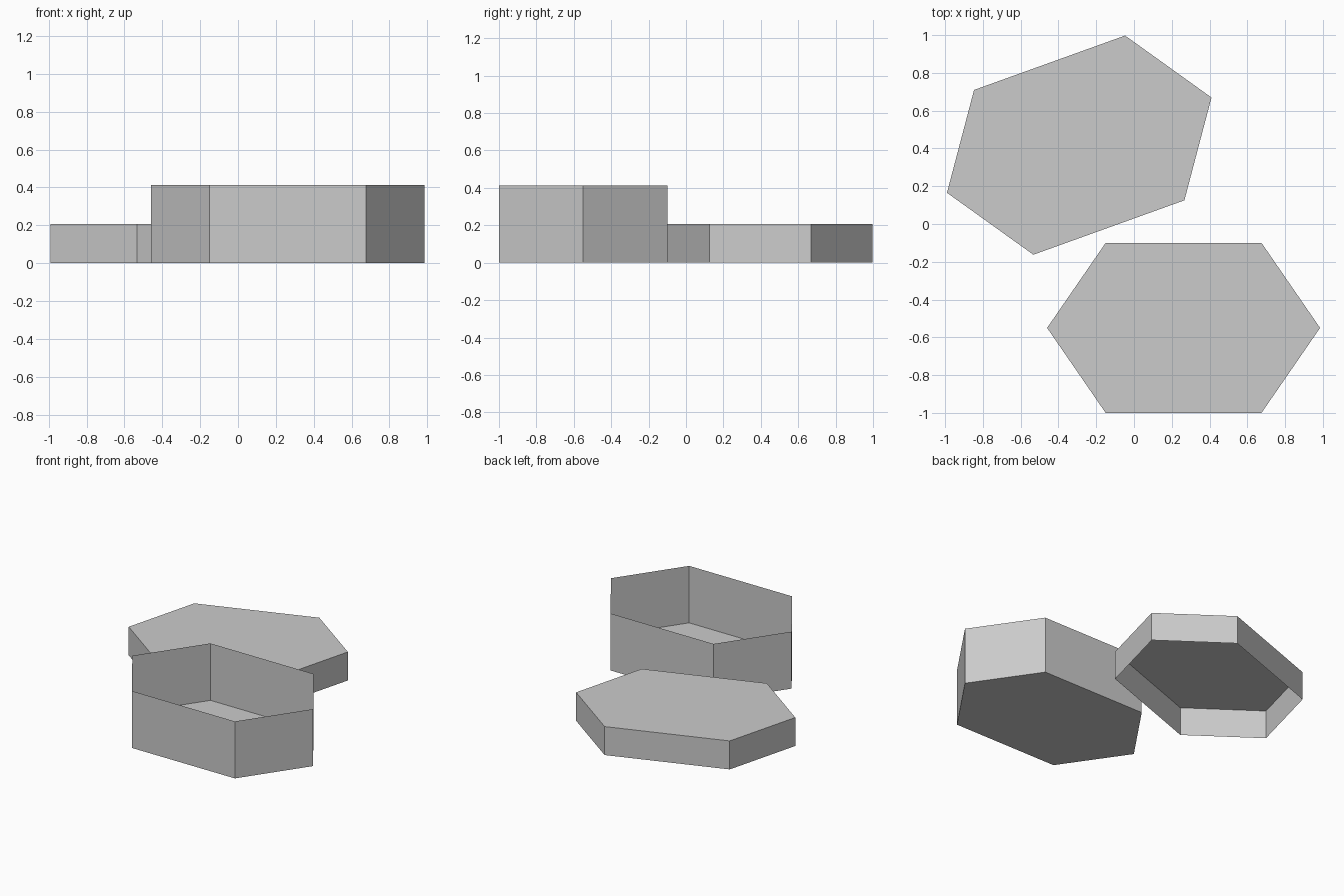
import bpy, bmesh
from math import radians
from mathutils import Matrix

if "Cube" in bpy.data.objects:
    bpy.data.objects.remove(bpy.data.objects["Cube"])

# Half profile of the stretched hexagon: flat edge half length, half width, tip
FLAT, WIDTH, TIP = 0.4125, 0.45, 0.7225


def hex_tray(name, height, center, scale=1.0, angle=0.0, open_top=True):
    """Thin-walled hexagonal shell with one open end."""
    profile = [(TIP, 0), (FLAT, WIDTH), (-FLAT, WIDTH),
               (-TIP, 0), (-FLAT, -WIDTH), (FLAT, -WIDTH)]
    bm = bmesh.new()
    low = [bm.verts.new((x * scale, y * scale, 0)) for x, y in profile]
    high = [bm.verts.new((x * scale, y * scale, height)) for x, y in profile]
    for i in range(6):
        j = (i + 1) % 6
        bm.faces.new((low[i], low[j], high[j], high[i]))
    bm.faces.new(low[::-1] if open_top else high)
    bm.transform(Matrix.Rotation(angle, 4, 'Z'))
    mesh = bpy.data.meshes.new(name)
    bm.to_mesh(mesh)
    bm.free()
    obj = bpy.data.objects.new(name, mesh)
    obj.location = (*center, 0)
    bpy.context.collection.objects.link(obj)
    return obj


# Open box
hex_tray("box_base", 0.412, (0.2625, -0.55))

# Lid lying beside it, open underneath, slightly larger than the box
hex_tray("box_lid", 0.206, (-0.29, 0.4175), scale=1.03,
         angle=radians(19.8), open_top=False)
